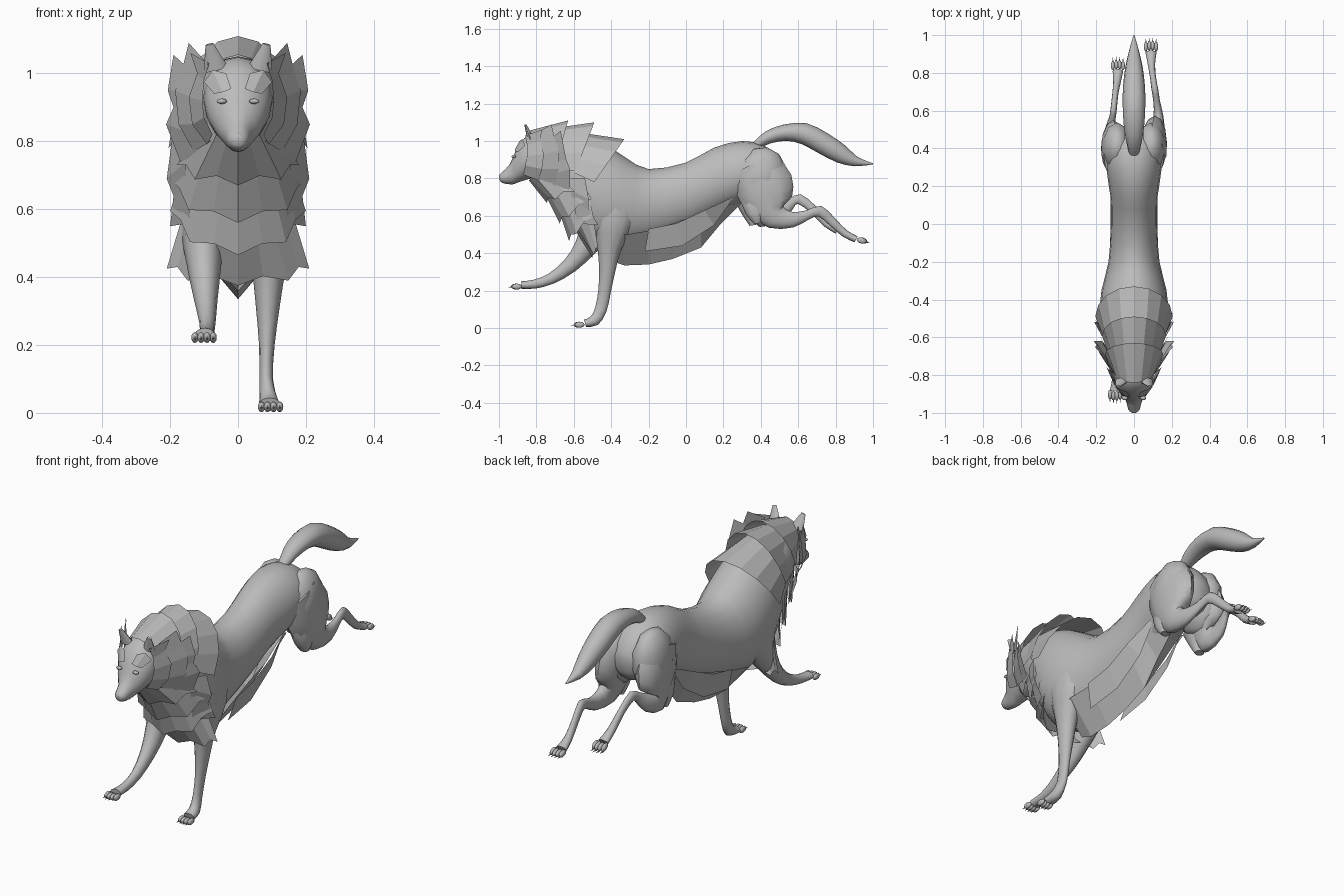
import bpy, bmesh, math
from mathutils import Vector, Matrix

cube = bpy.data.objects.get("Cube")
if cube:
    bpy.data.objects.remove(cube, do_unlink=True)

fur = bpy.data.materials.new("grey_fur")
fur.use_nodes = True
GREY = (0.5, 0.5, 0.5, 1)
fur.diffuse_color = GREY
fur.node_tree.nodes["Principled BSDF"].inputs["Base Color"].default_value = GREY


def finish(name, bm, angle=None):
    """Turn a bmesh into a named object, smooth where an angle is given."""
    bmesh.ops.remove_doubles(bm, verts=bm.verts, dist=0.0005)
    bmesh.ops.recalc_face_normals(bm, faces=bm.faces)
    mesh = bpy.data.meshes.new(name)
    bm.to_mesh(mesh)
    bm.free()
    mesh.materials.append(fur)
    obj = bpy.data.objects.new(name, mesh)
    bpy.context.collection.objects.link(obj)
    if angle:
        bpy.ops.object.select_all(action='DESELECT')
        obj.select_set(True)
        bpy.context.view_layer.objects.active = obj
        bpy.ops.object.shade_smooth_by_angle(angle=math.radians(angle))


def resample(rows, steps):
    """Catmull-Rom curve through rows of numbers."""
    out = []
    for i in range(len(rows) - 1):
        quad = [rows[max(i - 1, 0)], rows[i], rows[i + 1], rows[min(i + 2, len(rows) - 1)]]
        for s in range(steps):
            t = s / steps
            out.append([b + t / 2 * (c - a + t * (2 * a - 5 * b + 4 * c - d + t * (3 * (b - c) + d - a)))
                        for a, b, c, d in zip(*quad)])
    return out + [list(rows[-1])]


def loft(name, rings, sides=16, steps=2):
    """Skin over rings given as x, top y, top z, bottom y, bottom z, half width."""
    bm = bmesh.new()
    loops = []
    for x, ty, tz, by, bz, half in resample(rings, steps):
        mid = Vector((x, (ty + by) / 2, (tz + bz) / 2))
        up = Vector((0, (ty - by) / 2, (tz - bz) / 2))
        turns = [k * math.tau / sides for k in range(sides)]
        loops.append([bm.verts.new(mid + Vector((half * math.cos(a), 0, 0)) + up * math.sin(a)) for a in turns])
    for a, b in zip(loops, loops[1:]):
        for k in range(sides):
            j = (k + 1) % sides
            bm.faces.new((a[k], a[j], b[j], b[k]))
    bm.faces.new(loops[0])
    bm.faces.new(loops[-1])
    finish(name, bm, 50)


def limb(name, path):
    """Tube along x, y, z with half width and half depth."""
    rings = []
    for i, (x, y, z, half, deep) in enumerate(path):
        a, b = path[max(i - 1, 0)], path[min(i + 1, len(path) - 1)]
        run = Vector((b[1] - a[1], b[2] - a[2])).normalized()
        oy, oz = -run.y * deep, run.x * deep
        rings.append((x, y + oy, z + oz, y - oy, z - oz, half))
    loft(name, rings, 12)


def blob(name, place, size, tilt=0):
    bm = bmesh.new()
    bmesh.ops.create_uvsphere(bm, u_segments=10, v_segments=6, radius=1)
    bm.transform(Matrix.Translation(place) @ Matrix.Rotation(tilt, 4, 'X') @ Matrix.Diagonal((*size, 1)))
    finish(name, bm, 60)


def sheet(name, roots, tips):
    """Thin ruled plate between two edges."""
    bm = bmesh.new()
    rows = [[bm.verts.new(p) for p in row] for row in (roots, tips)]
    for k in range(len(roots) - 1):
        bm.faces.new((rows[0][k], rows[0][k + 1], rows[1][k + 1], rows[1][k]))
    finish(name, bm)


def arc(y, z, half, back, rise, jag=0):
    """Half-turn edge, moving by back and rise from centre to both ends."""
    pts = []
    for k in range(9):
        a = math.pi * (k / 8 - 0.5)
        lift = 1 - math.cos(a)
        tooth = jag * (k % 2)
        pts.append((half * math.sin(a) * (1 - tooth), y + back * lift, z + rise * lift + tooth * 0.3))
    return pts


def both(name, plan, build):
    """Build the plan on each side of the body."""
    for side, sign in (("left", 1), ("right", -1)):
        build(side + "_" + name, sign, plan)


def mirror_sheet(name, sign, plan):
    sheet(name, *[[(sign * x, y, z) for x, y, z in row] for row in plan])


# Trunk from neck to rump
loft("body", [
    (0, -.84, 1.02, -.80, .83, .085), (0, -.72, 1.05, -.74, .76, .12),
    (0, -.56, 1.03, -.64, .60, .155), (0, -.43, .98, -.54, .46, .18),
    (0, -.32, .91, -.38, .42, .172), (0, -.2, .85, -.2, .46, .135),
    (0, 0, .885, 0, .53, .122), (0, .15, .965, .14, .60, .125),
    (0, .3, 1.0, .27, .66, .145), (0, .42, .975, .38, .68, .14),
    (0, .5, .90, .48, .70, .10), (0, .53, .83, .52, .75, .03)], 20)

# Head with tapered muzzle
loft("head", [
    (0, -1.0, .815, -.995, .788, .014), (0, -.985, .832, -.98, .775, .03),
    (0, -.945, .872, -.93, .768, .042), (0, -.918, .93, -.90, .778, .064),
    (0, -.885, .99, -.87, .788, .086), (0, -.84, 1.035, -.83, .80, .10),
    (0, -.77, 1.05, -.77, .82, .10), (0, -.7, 1.02, -.7, .86, .07)], 16)
blob("nose", (0, -.985, .812), (.02, .015, .015))


def eye(name, sign, place):
    blob(name, (sign * place[0], place[1], place[2]), (.016, .012, .008))


def thigh(name, sign, place):
    blob(name, (sign * place[0], place[1], place[2]), (.085, .14, .17), -.2)


def ear(name, sign, base):
    bm = bmesh.new()
    bmesh.ops.create_cone(bm, segments=8, radius1=.036, radius2=.012, depth=.08, cap_ends=True)
    bm.transform(Matrix.Translation((sign * base[0], base[1], base[2]))
                 @ Matrix.Rotation(sign * .25, 4, 'Y') @ Matrix.Rotation(.35, 4, 'X')
                 @ Matrix.Diagonal((1, .5, 1, 1)))
    finish(name, bm, 60)


both("eye", (.048, -.921, .918), eye)
both("ear", (.075, -.845, 1.05), ear)
both("brow_tuft", ([(.02, -.915, .955), (.045, -.913, .945), (.07, -.9, .94)],
                   [(.035, -.89, 1.0), (.075, -.875, 1.01), (.1, -.86, .975)]), mirror_sheet)

# Tail
limb("tail", [(0, .37, .975, .025, .02), (0, .44, 1.02, .042, .035), (0, .53, 1.045, .055, .044),
              (0, .63, 1.04, .06, .057), (0, .73, .99, .058, .058), (0, .83, .93, .046, .05),
              (0, .91, .89, .028, .026), (0, 1.0, .878, .003, .003)])

# Legs, each caught mid stride
limb("left_front_leg", [(.10, -.37, .74, .06, .13), (.105, -.385, .58, .07, .11), (.092, -.41, .43, .05, .065),
                        (.088, -.42, .32, .036, .045), (.085, -.435, .2, .023, .034), (.083, -.455, .1, .02, .032),
                        (.09, -.49, .04, .027, .03), (.093, -.54, .025, .032, .02)])
limb("right_front_leg", [(-.10, -.40, .72, .06, .13), (-.105, -.46, .56, .065, .10), (-.1, -.54, .43, .05, .06),
                         (-.095, -.62, .335, .035, .042), (-.09, -.72, .265, .024, .03), (-.092, -.81, .235, .022, .024),
                         (-.098, -.88, .23, .03, .02)])
limb("left_hind_leg", [(.09, .36, .88, .07, .13), (.105, .42, .76, .07, .155), (.115, .45, .66, .055, .125),
                       (.125, .48, .595, .04, .07), (.13, .57, .58, .026, .042), (.12, .65, .605, .018, .025),
                       (.11, .715, .625, .018, .03), (.1, .78, .57, .016, .024), (.092, .85, .505, .02, .02),
                       (.09, .91, .475, .03, .018)])
limb("right_hind_leg", [(-.09, .36, .88, .07, .13), (-.105, .40, .76, .07, .15), (-.115, .42, .67, .052, .12),
                        (-.125, .43, .6, .038, .07), (-.128, .5, .62, .027, .045), (-.115, .56, .665, .018, .027),
                        (-.108, .605, .69, .017, .027), (-.1, .68, .635, .016, .022), (-.09, .75, .56, .02, .02),
                        (-.085, .81, .52, .028, .018)])
both("thigh", (.09, .4, .8), thigh)

# Knee points that jut forward under each haunch
limb("left_knee", [(.11, .38, .68, .045, .09), (.12, .375, .61, .04, .055), (.12, .385, .56, .025, .02)])
limb("right_knee", [(-.11, .35, .68, .045, .09), (-.12, .35, .61, .04, .05), (-.12, .36, .55, .025, .02)])


def paw(name, x, y, z, aim, tilt):
    """Four toes with claws at the end of a leg."""
    for k in range(4):
        off = (k - 1.5) * .018
        reach = .035 - abs(k - 1.5) * .008
        blob(f"{name}_toe_{k + 1}", (x + off, y + aim * reach * .6, z), (.011, .027, .016), tilt)
        bm = bmesh.new()
        bmesh.ops.create_cone(bm, segments=5, radius1=.005, radius2=.0005, depth=.03, cap_ends=True)
        bm.transform(Matrix.Translation((x + off, y + aim * (reach * .6 + .027), z + math.tan(tilt) * aim * .027 - .003))
                     @ Matrix.Rotation(-aim * math.pi / 2, 4, 'X'))
        finish(f"{name}_claw_{k + 1}", bm)


paw("left_front_paw", .096, -.555, .018, -1, 0)
paw("right_front_paw", -.1, -.89, .222, -1, 0)
paw("left_hind_paw", .09, .925, .468, 1, -.25)
paw("right_hind_paw", -.085, .825, .51, 1, -.5)

# Mane collars over the neck, front to back
sheet("crown_collar", arc(-.84, 1.055, .10, .04, -.14), arc(-.63, 1.11, .155, -.06, -.21))
sheet("middle_collar", arc(-.70, 1.07, .12, -.03, -.22), arc(-.49, 1.10, .17, -.1, -.26))
sheet("rear_collar", arc(-.60, 1.05, .16, 0, -.22), arc(-.33, 1.01, .205, -.16, -.23))

# Chest ruff, overlapping bibs from the throat down
sheet("throat_bib", arc(-.84, .79, .09, .09, .10), arc(-.745, .67, .18, .15, .06, .08))
sheet("upper_bib", arc(-.77, .75, .12, .14, .16), arc(-.675, .56, .205, .17, .13, .08))
sheet("middle_bib", arc(-.69, .66, .13, .15, .14), arc(-.625, .465, .2, .13, .13, .08))
sheet("lower_bib", arc(-.61, .55, .13, .1, .14), arc(-.5, .375, .21, .03, .05, .08))

# Cheek and neck tufts fanning out and back
both("cheek_tuft", ([(.085, -.86, 1.03), (.1, -.85, .98), (.105, -.85, .92), (.1, -.86, .87), (.075, -.87, .82)],
                    [(.14, -.77, 1.06), (.12, -.78, 1.0), (.145, -.76, .93), (.135, -.77, .85), (.09, -.79, .79)]), mirror_sheet)
both("jaw_tuft", ([(.10, -.8, 1.04), (.11, -.79, .98), (.115, -.79, .92), (.11, -.79, .85), (.08, -.8, .8)],
                  [(.145, -.72, 1.09), (.165, -.7, 1.01), (.185, -.68, .95), (.175, -.68, .85), (.13, -.7, .77)]), mirror_sheet)
both("neck_tuft", ([(.13, -.74, 1.0), (.135, -.73, .95), (.14, -.73, .89), (.13, -.72, .82), (.12, -.71, .76)],
                   [(.19, -.67, 1.055), (.207, -.65, .95), (.19, -.64, .9), (.212, -.62, .85), (.17, -.62, .74)]), mirror_sheet)
both("shoulder_tuft", ([(.15, -.63, .8), (.155, -.62, .74), (.15, -.6, .66), (.14, -.58, .56)],
                       [(.195, -.54, .8), (.21, -.52, .69), (.19, -.52, .64), (.2, -.47, .55)]), mirror_sheet)

# Belly fur: two sheets meeting in a keel, with a shorter flap outside
keel = [(0, -.4, .36), (0, -.33, .335), (0, -.2, .34), (0, -.07, .37), (0, .08, .43), (0, .18, .55), (0, .3, .67)]
both("belly_fur", ([(.13, -.4, .5), (.14, -.32, .5), (.12, -.2, .52), (.11, -.07, .56), (.11, .08, .61),
                    (.1, .18, .66), (.09, .28, .7)], keel), mirror_sheet)
both("belly_flap", ([(.13, -.2, .53), (.125, -.05, .56), (.125, .1, .63), (.11, .25, .7)],
                    [(.095, -.22, .41), (.09, -.02, .44), (.09, .15, .55), (.09, .25, .69)]), mirror_sheet)
